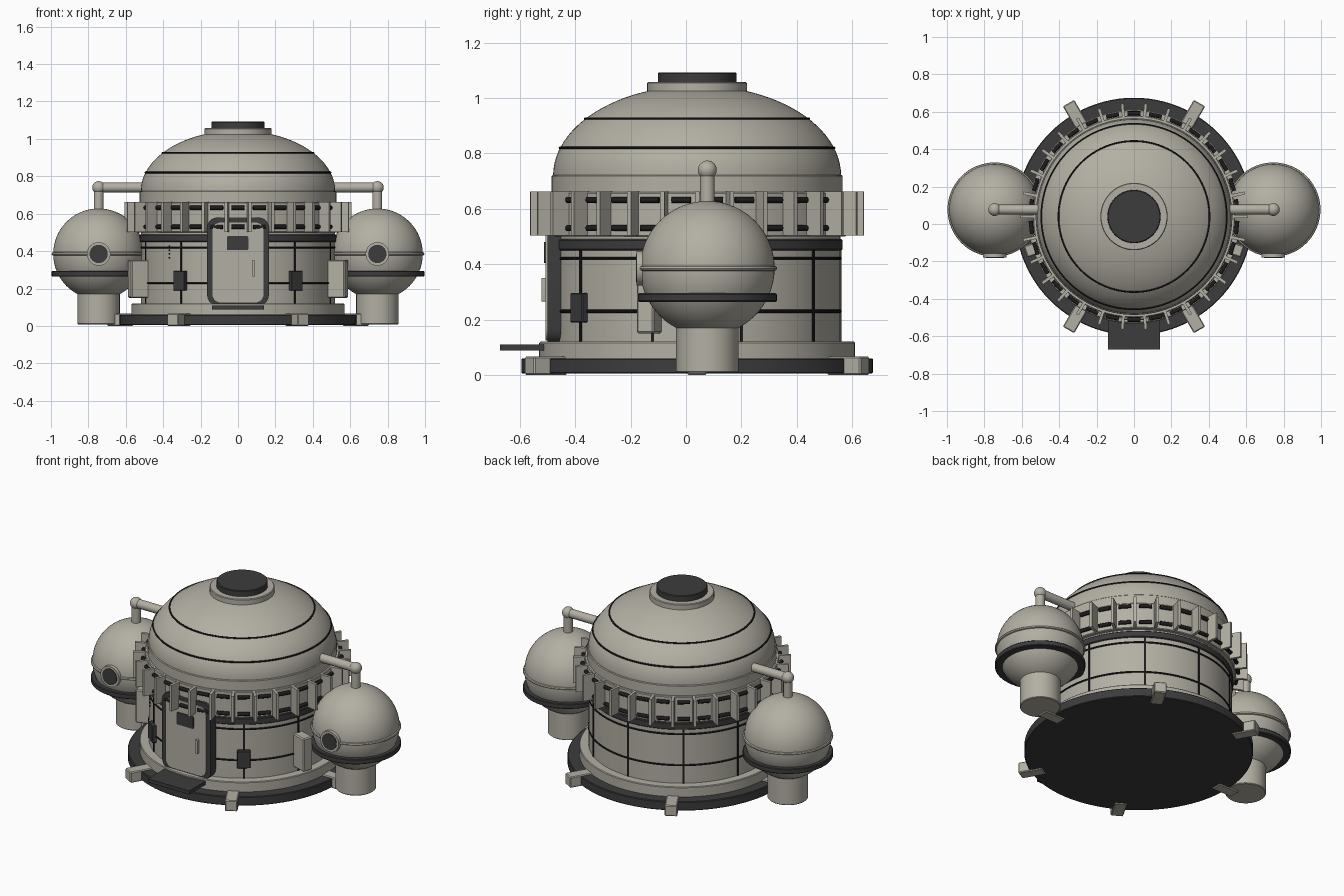
import bpy, bmesh, math
from mathutils import Matrix, Vector

if "Cube" in bpy.data.objects:
    bpy.data.objects.remove(bpy.data.objects["Cube"], do_unlink=True)

CY = 0.04       # centre of the main building along y
TX, TY, TZ = 0.745, 0.077, 0.385   # side tank centre


def material(name, rgb):
    m = bpy.data.materials.new(name)
    m.use_nodes = True
    m.diffuse_color = (*rgb, 1)
    m.node_tree.nodes["Principled BSDF"].inputs["Base Color"].default_value = (*rgb, 1)
    return m


SHELL = material("warm grey shell", (0.45, 0.43, 0.37))
DARK = material("charcoal", (0.045, 0.045, 0.046))
SEAM = material("black seam", (0.012, 0.012, 0.012))


def finish(bm, name, mat, smooth=True):
    bmesh.ops.recalc_face_normals(bm, faces=bm.faces)
    me = bpy.data.meshes.new(name)
    bm.to_mesh(me)
    bm.free()
    me.materials.append(mat)
    ob = bpy.data.objects.new(name, me)
    bpy.context.collection.objects.link(ob)
    if smooth:
        bpy.ops.object.select_all(action='DESELECT')
        ob.select_set(True)
        bpy.context.view_layer.objects.active = ob
        bpy.ops.object.shade_smooth_by_angle(angle=math.radians(35))
    return ob


def lathe(name, mat, profile, centre=(0, CY), steps=96):
    """Spin a list of (radius, z) points about a vertical axis."""
    bm = bmesh.new()
    vs = [bm.verts.new((r, 0, z)) for r, z in profile]
    es = [bm.edges.new(p) for p in zip(vs, vs[1:])]
    bmesh.ops.spin(bm, geom=vs + es, cent=(0, 0, 0), axis=(0, 0, 1),
                   angle=math.tau, steps=steps)
    bmesh.ops.remove_doubles(bm, verts=bm.verts, dist=1e-5)
    bmesh.ops.translate(bm, verts=bm.verts, vec=(*centre, 0))
    return finish(bm, name, mat)


def disc(name, mat, r, z0, z1, bevel=0.004, **kw):
    return lathe(name, mat, [(0, z0), (r - bevel, z0), (r, z0 + bevel),
                             (r, z1 - bevel), (r - bevel, z1), (0, z1)], **kw)


def hoop(name, mat, r, z, t, **kw):
    pts = [(r + t * math.cos(a * math.pi / 4), z + t * math.sin(a * math.pi / 4))
           for a in range(9)]
    return lathe(name, mat, pts, **kw)


def radial_boxes(name, mat, angles, r0, r1, width, z0, z1, bevel=0.0):
    """Boxes that stick out from the building at the given angles in degrees."""
    bm = bmesh.new()
    for a in angles:
        m = (Matrix.Translation((0, CY, 0)) @ Matrix.Rotation(math.radians(a), 4, 'Z')
             @ Matrix.Translation(((r0 + r1) / 2, 0, (z0 + z1) / 2))
             @ Matrix.Diagonal((r1 - r0, width, z1 - z0, 1)))
        bmesh.ops.create_cube(bm, size=1, matrix=m)
    if bevel:
        bmesh.ops.bevel(bm, geom=bm.edges[:], offset=bevel, segments=1, affect='EDGES')
    return finish(bm, name, mat, smooth=False)


def panel(name, mat, x0, x1, y0, y1, z0, z1, corner=0.0):
    """Front panel with rounded corners seen from the front."""
    bm = bmesh.new()
    m = (Matrix.Translation(((x0 + x1) / 2, (y0 + y1) / 2, (z0 + z1) / 2))
         @ Matrix.Diagonal((x1 - x0, y1 - y0, z1 - z0, 1)))
    bmesh.ops.create_cube(bm, size=1, matrix=m)
    if corner:
        edges = [e for e in bm.edges
                 if abs((e.verts[0].co - e.verts[1].co).normalized().y) > 0.9]
        bmesh.ops.bevel(bm, geom=edges, offset=corner, segments=5, profile=0.5,
                        affect='EDGES')
    return finish(bm, name, mat)


def rods(name, mat, ends, r):
    """Straight cylinders between pairs of points."""
    bm = bmesh.new()
    for a, b in ends:
        a, b = Vector(a), Vector(b)
        m = (Matrix.Translation((a + b) / 2)
             @ (b - a).to_track_quat('Z', 'Y').to_matrix().to_4x4())
        bmesh.ops.create_cone(bm, cap_ends=True, segments=24, radius1=r, radius2=r,
                              depth=(b - a).length, matrix=m)
    return finish(bm, name, mat)


def ball(name, mat, centre, r):
    bm = bmesh.new()
    bmesh.ops.create_uvsphere(bm, u_segments=64, v_segments=32, radius=r,
                              matrix=Matrix.Translation(centre))
    return finish(bm, name, mat)


# Base and feet
disc("base_disc", DARK, 0.635, 0.005, 0.06)
disc("base_step", SHELL, 0.57, 0.055, 0.12)
radial_boxes("feet", SHELL, range(0, 360, 60), 0.56, 0.70, 0.07, 0.0, 0.066, 0.005)

# Wall with panel seams
disc("wall", SHELL, 0.518, 0.11, 0.52)
for z in (0.23, 0.42):
    hoop("wall_seam", SEAM, 0.517, z, 0.006)
radial_boxes("upright_seams", SEAM, range(-90, 270, 36), 0.50, 0.522, 0.011, 0.12, 0.46)
disc("wall_band", DARK, 0.526, 0.45, 0.49)

# Radiator belt
disc("radiator_drum", SHELL, 0.54, 0.50, 0.66)
radial_boxes("radiator_fins", SHELL, range(0, 360, 12), 0.53, 0.606, 0.016, 0.503, 0.662)
bars = []
for k in range(30):
    a, d = math.radians(12 * k + 6), math.radians(3.6)
    for z in (0.53, 0.632):
        bars.append([(0.553 * math.cos(a + s * d), CY + 0.553 * math.sin(a + s * d), z)
                     for s in (-1, 1)])
rods("radiator_bars", SEAM, bars, 0.011)

# Dome, collar and cap
disc("dome_drum", SHELL, 0.526, 0.64, 0.722)
dome = [(0.52 * math.cos(t * math.pi / 48), 0.72 + 0.325 * math.sin(t * math.pi / 48))
        for t in range(25)]
lathe("dome", SHELL, dome)
for z in (0.82, 0.925):
    hoop("dome_seam", SEAM, 0.52 * math.sqrt(1 - ((z - 0.72) / 0.325) ** 2), z, 0.005)
disc("dome_collar", SHELL, 0.18, 1.0, 1.058)
disc("dome_cap", DARK, 0.142, 1.05, 1.093)

# Door and step
panel("door_frame", DARK, -0.165, 0.165, -0.50, -0.42, 0.11, 0.58, 0.055)
panel("door_leaf", SHELL, -0.137, 0.137, -0.507, -0.45, 0.125, 0.553, 0.045)
panel("door_window", DARK, -0.06, 0.055, -0.512, -0.49, 0.405, 0.48, 0.008)
panel("door_handle", SHELL, 0.075, 0.092, -0.522, -0.49, 0.265, 0.35, 0.004)
panel("door_step", DARK, -0.14, 0.14, -0.672, -0.44, 0.088, 0.11)

# Wall boxes
radial_boxes("meter_boxes", DARK, (-54, -126), 0.50, 0.54, 0.075, 0.19, 0.295, 0.003)
radial_boxes("utility_boxes", SHELL, (-18, -162), 0.50, 0.61, 0.065, 0.15, 0.353, 0.006)
for z in (0.365, 0.385, 0.405, 0.425):
    radial_boxes("vent_dot", SEAM, (-135,), 0.51, 0.522, 0.008, z - 0.004, z + 0.004)

# Side tanks, one on each side
for side, s in (("left", 1), ("right", -1)):
    x = s * TX
    at = dict(centre=(x, TY), steps=64)
    ball(side + "_tank", SHELL, (x, TY, TZ), 0.243)
    hoop(side + "_tank_rim", SHELL, 0.243, TZ, 0.009, **at)
    disc(side + "_tank_ring", DARK, 0.251, 0.264, 0.295, **at)
    disc(side + "_tank_pedestal", SHELL, 0.113, 0.008, 0.20, **at)
    rods(side + "_porthole_rim", SHELL, [((x, -0.08, TZ), (x, -0.178, TZ))], 0.063)
    rods(side + "_porthole_glass", DARK, [((x, -0.08, TZ), (x, -0.181, TZ))], 0.049)
    rods(side + "_pipe", SHELL, [((x, TY, 0.58), (x, TY, 0.74)),
                                 ((x, TY, 0.74), (s * 0.47, TY, 0.74))], 0.026)
    ball(side + "_pipe_elbow", SHELL, (x, TY, 0.74), 0.034)
